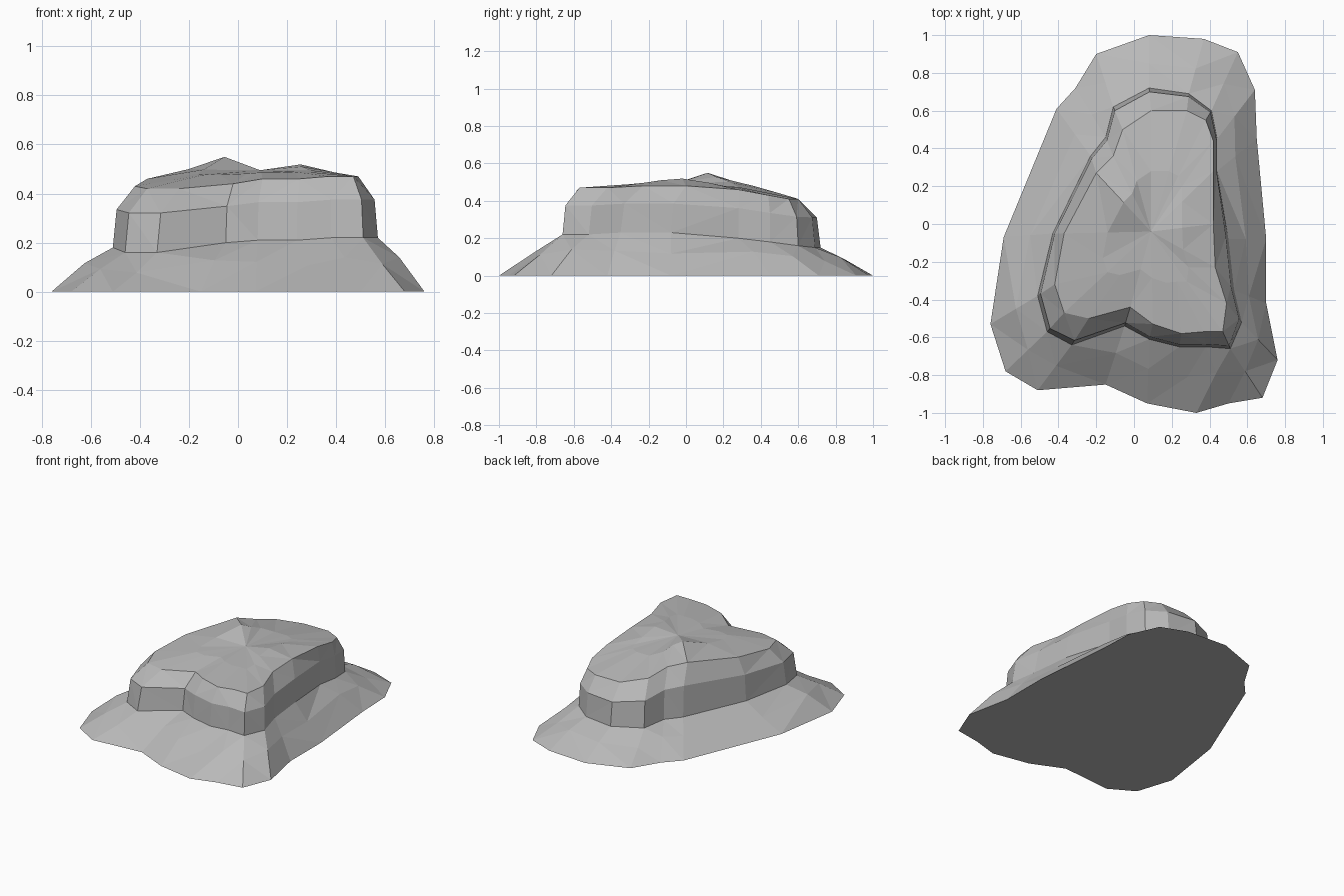
import bpy
import bmesh
from mathutils import Vector

default_cube = bpy.data.objects.get("Cube")
if default_cube:
    bpy.data.objects.remove(default_cube, do_unlink=True)


def ring(points):
    """Turn a loop of points in hundredths into vectors."""
    return [Vector(p).to_3d() / 100 for p in points]


def blend(outer, inner, amount, height_amount):
    """Make a loop between two others, with its own height blend."""
    loop = []
    for a, b in zip(outer, inner):
        point = a.lerp(b, amount)
        point.z = a.z + (b.z - a.z) * height_amount
        loop.append(point)
    return loop


# Outline on the ground, counterclockwise from the front right corner
ground = ring([
    (68, -92), (76, -72), (70, -42), (70, -8), (65, 45),
    (64, 71), (55, 91), (37, 98), (8, 100), (-20, 90),
    (-31, 72), (-41, 61), (-69, -7), (-76, -53), (-68, -78),
    (-51, -88), (-15, -85), (7, -95), (33, -100), (50, -95)])

# Foot of the steep cliff
foot = ring([
    (51, -66, 22), (57, -52, 22), (53, -35, 23), (50, -8, 23), (44, 28, 20),
    (44, 45, 18), (41, 60, 16), (29, 69, 15), (8, 72, 15), (-11, 62, 15),
    (-15, 46, 16), (-23, 36, 16), (-43, -5, 17), (-51, -38, 18), (-46, -57, 16),
    (-33, -64, 16), (-5, -54, 20), (8, -61, 21), (24, -65, 21), (38, -65, 22)])

# Rim of the plateau
rim = ring([
    (47, -57, 47), (49, -42, 47), (43, -23, 48), (42, 0, 48), (42, 28, 46),
    (42, 44, 43), (38, 55, 41), (28, 60, 41), (9, 60, 41), (-6, 50, 44),
    (-11, 36, 48), (-20, 27, 50), (-37, -5, 46), (-42, -32, 43), (-37, -47, 42),
    (-24, -50, 42), (-2, -44, 44), (10, -53, 46), (25, -58, 46), (37, -57, 47)])

centre = Vector((0.09, -0.04, 0.495))
count = len(rim)

# Broken slope between the ground and the cliff foot
skirt = blend(ground, foot, 0.54, 0.58)
for i, point in enumerate(skirt):
    point.z += (-0.015, 0.012, 0.0)[i % 3]

# Shoulder just below the rim
shoulder = blend(foot, rim, 0.17, 0.62)

# Uneven plateau with one low peak at the back left and a swell on the right
plateau = blend(rim, [centre] * count, 0.5, 0.75)
for point in plateau:
    peak = (point - Vector((-0.06, 0.11, point.z))).length
    swell = (point - Vector((0.26, -0.04, point.z))).length
    point.z += max(0, 0.055 - 0.25 * peak) + max(0, 0.03 - 0.12 * swell)

# Join the loops into one closed rock
bm = bmesh.new()
loops = [[bm.verts.new(p) for p in loop]
         for loop in (ground, skirt, foot, shoulder, rim, plateau)]
for low, high in zip(loops, loops[1:]):
    for i in range(count):
        j = (i + 1) % count
        bm.faces.new((low[i], low[j], high[j], high[i]))
top = bm.verts.new(centre)
for i in range(count):
    bm.faces.new((loops[-1][i], loops[-1][(i + 1) % count], top))
bm.faces.new(list(reversed(loops[0])))
bmesh.ops.triangulate(bm, faces=bm.faces[:], quad_method='SHORT_EDGE')
bmesh.ops.recalc_face_normals(bm, faces=bm.faces[:])

mesh = bpy.data.meshes.new("rock")
bm.to_mesh(mesh)
bm.free()
rock = bpy.data.objects.new("rock", mesh)
bpy.context.collection.objects.link(rock)

# Plain grey stone
stone = bpy.data.materials.new("grey_stone")
stone.use_nodes = True
colour = (0.48, 0.48, 0.48, 1)
stone.diffuse_color = colour
stone.node_tree.nodes["Principled BSDF"].inputs["Base Color"].default_value = colour
mesh.materials.append(stone)
